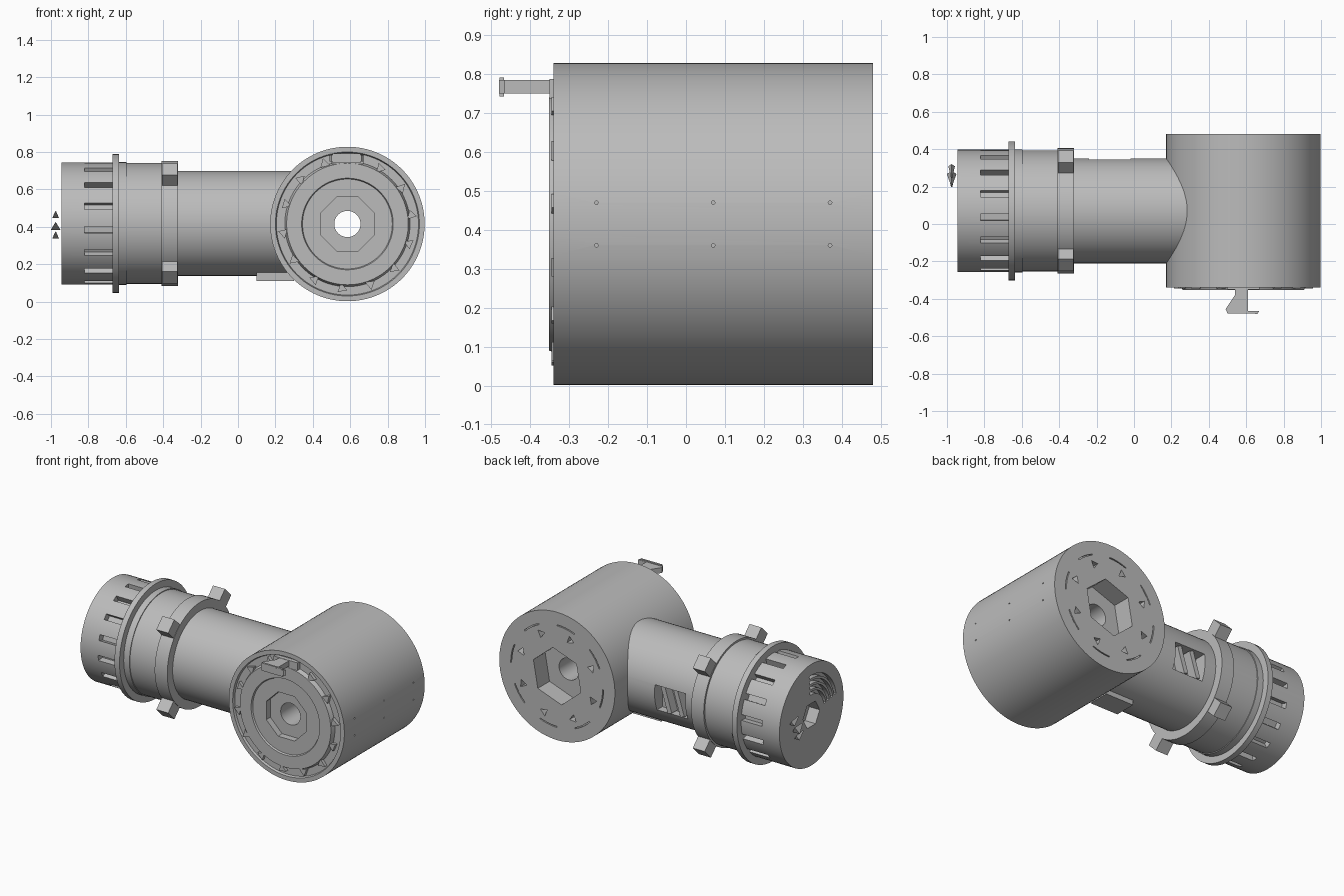
import bpy, bmesh, math
from mathutils import Vector, Matrix

old = bpy.data.objects.get("Cube")
if old:
    bpy.data.objects.remove(old)

grey = bpy.data.materials.new("neutral grey")
grey.use_nodes = True
grey.diffuse_color = (0.5, 0.5, 0.5, 1)
grey.node_tree.nodes["Principled BSDF"].inputs["Base Color"].default_value = (0.5, 0.5, 0.5, 1)

DRUM = Vector((0.585, 0, 0.415))   # drum axis runs along y
ARM = Vector((0, 0.07, 0.418))     # arm axis runs along x


def place(axis, a, r, t):
    """Point at distance a along an axis, radius r, angle t."""
    c, s = r * math.cos(t), r * math.sin(t)
    return DRUM + Vector((c, a, s)) if axis == 'Y' else ARM + Vector((a, c, s))


def lathe(bm, axis, profile, n=64, start=0, sweep=360):
    """Revolve (distance, radius) points, closing through the axis or as a loop."""
    full = sweep == 360
    rings = [[bm.verts.new(place(axis, a, r, math.radians(start + sweep * i / n)))
              for a, r in profile] for i in range(n if full else n + 1)]
    m = len(profile)
    for i in range(n):
        p, q = rings[i], rings[(i + 1) % len(rings)]
        for j in range(m if profile[0][1] > 0 else m - 1):
            k = (j + 1) % m
            bm.faces.new((p[j], p[k], q[k], q[j]))
    if not full:
        bm.faces.new(rings[0])
        bm.faces.new(rings[-1])
    bmesh.ops.remove_doubles(bm, verts=bm.verts[:], dist=1e-5)


def rod(bm, axis, a0, a1, r, n=64, start=0):
    lathe(bm, axis, [(a0, 0), (a0, r), (a1, r), (a1, 0)], n, start)


def box(bm, center, size, rot=None):
    mat = Matrix.Translation(center) @ (rot or Matrix()) @ Matrix.Diagonal((*size, 1))
    bmesh.ops.create_cube(bm, size=1, matrix=mat)


def prism(bm, center, r, depth, axis, sides=3, turn=0):
    rot = Matrix.Rotation(math.pi / 2, 4, 'X' if axis == 'Y' else 'Y')
    bmesh.ops.create_cone(bm, cap_ends=True, segments=sides, radius1=r, radius2=r, depth=depth,
                          matrix=Matrix.Translation(center) @ rot @ Matrix.Rotation(turn, 4, 'Z'))


def finish(name, bm):
    bmesh.ops.recalc_face_normals(bm, faces=bm.faces[:])
    me = bpy.data.meshes.new(name)
    bm.to_mesh(me)
    bm.free()
    me.materials.append(grey)
    ob = bpy.data.objects.new(name, me)
    bpy.context.collection.objects.link(ob)
    return ob


def activate(ob):
    for o in bpy.context.selected_objects:
        o.select_set(False)
    ob.select_set(True)
    bpy.context.view_layer.objects.active = ob


def smooth(ob):
    activate(ob)
    bpy.ops.object.shade_smooth_by_angle(angle=math.radians(30))


def cut(ob, bm):
    """Subtract the cutter mesh and discard it."""
    cutter = finish("cutter", bm)
    cutter.hide_render = True
    activate(ob)
    mod = ob.modifiers.new("cut", 'BOOLEAN')
    mod.operation, mod.solver, mod.object = 'DIFFERENCE', 'EXACT', cutter
    bpy.ops.object.modifier_apply(modifier=mod.name)
    bpy.data.objects.remove(cutter)


# Drum with stepped front face, rim groove and a bore
bm = bmesh.new()
lathe(bm, 'Y', [(-0.34, 0.413), (-0.34, 0.385), (-0.325, 0.38), (-0.325, 0.335), (-0.352, 0.325),
                (-0.352, 0.245), (-0.342, 0.24), (-0.342, 0.07), (0.48, 0.07), (0.48, 0.413)], 96)
drum = finish("drum", bm)

# Octagonal front pocket, hexagonal rear pocket, rear slots and pin holes
bm = bmesh.new()
rod(bm, 'Y', -0.5, -0.30, 0.155, 8, 22.5)
rod(bm, 'Y', 0.36, 0.6, 0.18, 6, 20)
for i in range(8):
    t = math.radians(45 * i + 20)
    prism(bm, place('Y', 0.48, 0.27, t), 0.028, 0.1, 'Y', 3, t)
    lathe(bm, 'Y', [(0.47, 0.325), (0.47, 0.332), (0.5, 0.332), (0.5, 0.325)], 4, 45 * i, 22)
for y in (-0.23, 0.07, 0.37):
    for z in (0.36, 0.47):
        prism(bm, (1.0, y, z), 0.005, 0.05, 'X', 6)
cut(drum, bm)
smooth(drum)

# Wedge teeth inside the rim groove
bm = bmesh.new()
for i in range(14):
    t = math.radians(360 * i / 14 + 8)
    prism(bm, place('Y', -0.335, 0.345, t), 0.03, 0.022, 'Y', 3, t * 2.3)
finish("rim_teeth", bm)

# Front latch: stem, slanted hook and lip
bm = bmesh.new()
outline = [(0.54, -0.33), (0.61, -0.33), (0.61, -0.465), (0.67, -0.465), (0.66, -0.48),
           (0.5, -0.478), (0.49, -0.455), (0.54, -0.38)]
base = bm.faces.new([bm.verts.new((x, y, 0.75)) for x, y in outline])
top = bmesh.ops.extrude_face_region(bm, geom=[base])
bmesh.ops.translate(bm, vec=(0, 0, 0.035),
                    verts=[v for v in top["geom"] if isinstance(v, bmesh.types.BMVert)])
box(bm, (0.58, -0.473, 0.767), (0.15, 0.012, 0.05))
box(bm, (0.585, -0.338, 0.762), (0.17, 0.026, 0.05))
finish("front_latch", bm)

# Arm tube with a side window
bm = bmesh.new()
rod(bm, 'X', -0.4, 0.34, 0.28)
arm = finish("arm_tube", bm)
bm = bmesh.new()
box(bm, (-0.13, 0.36, 0.385), (0.22, 0.18, 0.17))
cut(arm, bm)
smooth(arm)

# Slanted bars in the window and rib under the arm
bm = bmesh.new()
for x in (-0.18, -0.09):
    box(bm, (x, 0.295, 0.385), (0.03, 0.07, 0.17), Matrix.Rotation(0.3, 4, 'Y'))
finish("window_bars", bm)
bm = bmesh.new()
box(bm, (0.2, 0.04, 0.155), (0.2, 0.14, 0.09))
finish("lower_rib", bm)

# Collar with four diagonal lugs
bm = bmesh.new()
rod(bm, 'X', -0.41, -0.32, 0.335)
smooth(finish("collar", bm))
bm = bmesh.new()
for i in range(4):
    t = math.radians(45 + 90 * i)
    box(bm, place('X', -0.365, 0.355, t), (0.085, 0.11, 0.09), Matrix.Rotation(t, 4, 'X'))
finish("collar_lugs", bm)

# Sleeve, narrow ring and wide flange
for name, a0, a1, r in (("sleeve", -0.6, -0.405, 0.323), ("sleeve_ring", -0.64, -0.595, 0.328),
                        ("flange", -0.672, -0.636, 0.371)):
    bm = bmesh.new()
    rod(bm, 'X', a0, a1, r)
    smooth(finish(name, bm))

# End cap with slots all round, a hexagonal socket and curved grooves
bm = bmesh.new()
rod(bm, 'X', -0.945, -0.66, 0.327)
cap = finish("end_cap", bm)
bm = bmesh.new()
for i in range(16):
    t = math.radians(22.5 * i + 6)
    box(bm, place('X', -0.745, 0.325, t), (0.15, 0.08, 0.036), Matrix.Rotation(t, 4, 'X'))
rod(bm, 'X', -1.0, -0.87, 0.085, 6)
for r in (0.13, 0.165, 0.2, 0.235):
    lathe(bm, 'X', [(-1, r), (-1, r + 0.02), (-0.915, r + 0.02), (-0.915, r)], 16, 85, 85)
cut(cap, bm)
smooth(cap)

# Loose chips beside the end cap
bm = bmesh.new()
for y, z, r in ((0.23, 0.36, 0.02), (0.24, 0.41, 0.03), (0.28, 0.47, 0.02)):
    bmesh.ops.create_cone(bm, cap_ends=True, segments=3, radius1=r, radius2=0.004, depth=0.07,
                          matrix=Matrix.Translation((-0.975, y, z)) @ Matrix.Rotation(1.2, 4, 'X'))
finish("end_chips", bm)
